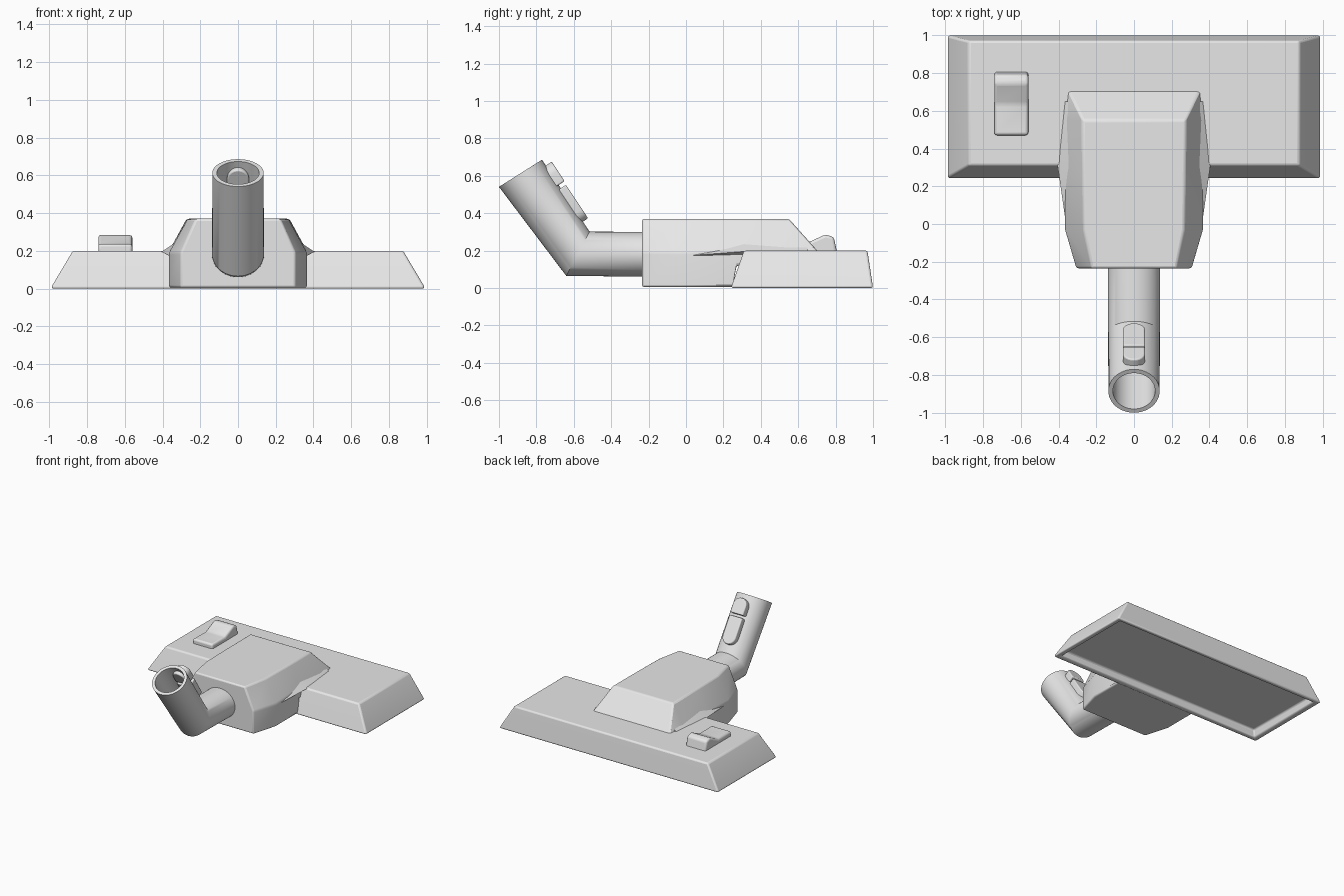
import bpy, bmesh, math
from mathutils import Vector

if "Cube" in bpy.data.objects:
    bpy.data.objects.remove(bpy.data.objects["Cube"])

grey = bpy.data.materials.new("light grey plastic")
grey.diffuse_color = (0.8, 0.8, 0.8, 1)
grey.use_nodes = True
grey.node_tree.nodes["Principled BSDF"].inputs["Base Color"].default_value = grey.diffuse_color


def finish(name, bm, bevel=0.0, angle=35, segments=3):
    bmesh.ops.recalc_face_normals(bm, faces=bm.faces)
    me = bpy.data.meshes.new(name)
    bm.to_mesh(me)
    bm.free()
    ob = bpy.data.objects.new(name, me)
    bpy.context.collection.objects.link(ob)
    me.materials.append(grey)
    bpy.ops.object.select_all(action='DESELECT')
    bpy.context.view_layer.objects.active = ob
    ob.select_set(True)
    if bevel:
        m = ob.modifiers.new("rounded edges", 'BEVEL')
        m.width, m.segments = bevel, segments
        m.limit_method, m.angle_limit = 'ANGLE', math.radians(20)
    bpy.ops.object.shade_smooth_by_angle(angle=math.radians(angle))
    return ob


def loft(bm, rings, caps=True, closed=False):
    """Skin a list of equal-length point rings."""
    vs = [[bm.verts.new(p) for p in r] for r in rings]
    n = len(vs[0])
    pairs = list(zip(vs, vs[1:])) + ([(vs[-1], vs[0])] if closed else [])
    for a, b in pairs:
        for i in range(n):
            j = (i + 1) % n
            bm.faces.new((a[i], a[j], b[j], b[i]))
    if caps and not closed:
        bm.faces.new(vs[0])
        bm.faces.new(vs[-1])


def rect(x, y0, y1, z):
    return [(-x, y0, z), (x, y0, z), (x, y1, z), (-x, y1, z)]


# Wide floor head: sloped walls, recessed underside
bm = bmesh.new()
loft(bm, [rect(0.93, 0.29, 0.95, 0.06), rect(0.945, 0.28, 0.965, 0.0),
          rect(0.99, 0.24, 1.0, 0.0), rect(0.985, 0.245, 0.998, 0.015),
          rect(0.875, 0.31, 0.97, 0.2)])
finish("floor_head", bm, 0.012)

# Central housing: (y, bottom z, side x, top x, shoulder z, top z)
sections = [(-0.235, 0.005, 0.305, 0.225, 0.19, 0.37),
            (-0.03, 0.005, 0.365, 0.265, 0.19, 0.37),
            (0.25, 0.005, 0.365, 0.27, 0.2, 0.37),
            (0.27, 0.12, 0.365, 0.27, 0.2, 0.37),
            (0.55, 0.12, 0.365, 0.272, 0.2, 0.37),
            (0.715, 0.12, 0.365, 0.35, 0.17, 0.185)]
bm = bmesh.new()
loft(bm, [[(-sx, y, zb), (sx, y, zb), (sx, y, zs), (tx, y, zt), (-tx, y, zt), (-sx, y, zs)]
          for y, zb, sx, tx, zs, zt in sections])
finish("central_housing", bm, 0.015)

# Small fillets where the housing meets the head
for side, name in ((1, "right_fillet"), (-1, "left_fillet")):
    bm = bmesh.new()
    loft(bm, [[(side * x, y, z) for x, z in prof] for y, prof in (
        (0.04, ((0.36, 0.17), (0.366, 0.175), (0.36, 0.18))),
        (0.31, ((0.34, 0.17), (0.405, 0.195), (0.345, 0.235))),
        (0.65, ((0.34, 0.17), (0.37, 0.195), (0.35, 0.215))))])
    finish(name, bm)

# Bent neck pipe with a hollow upper end
N = 48


def ring(cy, cz, rx, vy, vz):
    return [(rx * math.cos(t), cy + vy * math.sin(t), cz + vz * math.sin(t))
            for t in (2 * math.pi * i / N for i in range(N))]


bm = bmesh.new()
loft(bm, [ring(-0.22, 0.18, 0.138, 0, 0.12),
          ring(-0.578, 0.183, 0.137, 0.0625, 0.118),
          ring(-0.885, 0.613, 0.136, 0.115, 0.0725),
          ring(-0.885, 0.613, 0.112, 0.095, 0.06),
          ring(-0.60, 0.214, 0.112, 0.08, 0.075)])
finish("neck_pipe", bm)

# Latch buttons along the top of the pipe; s runs up the pipe, w across it
base, along = Vector((0, -0.515, 0.30)), Vector((0, -0.552, 0.834))
normal = Vector((0, 0.834, 0.552))


def button(name, s_flat, s_round, height):
    r = 0.058
    sign = 1 if s_round > s_flat else -1
    outline = [(-r, s_flat), (r, s_flat)]
    outline += [(r * math.cos(t), s_round - sign * r + sign * r * math.sin(t))
                for t in (math.pi * i / 12 for i in range(13))]
    b = bmesh.new()
    loft(b, [[base + along * s + normal * h + Vector((w, 0, 0)) for w, s in outline]
             for h in (-0.05, height)])
    finish(name, b, 0.008)


button("lower_latch_button", 0.28, 0.065, 0.033)
button("upper_latch_button", 0.30, 0.425, 0.038)

# Rocker pedal on the left of the head
profile = [(0.47, 0.18), (0.47, 0.237), (0.635, 0.235), (0.745, 0.286),
           (0.79, 0.272), (0.81, 0.18)]
bm = bmesh.new()
loft(bm, [[(x, y, z) for y, z in profile] for x in (-0.74, -0.56)])
finish("rocker_pedal", bm, 0.015)
